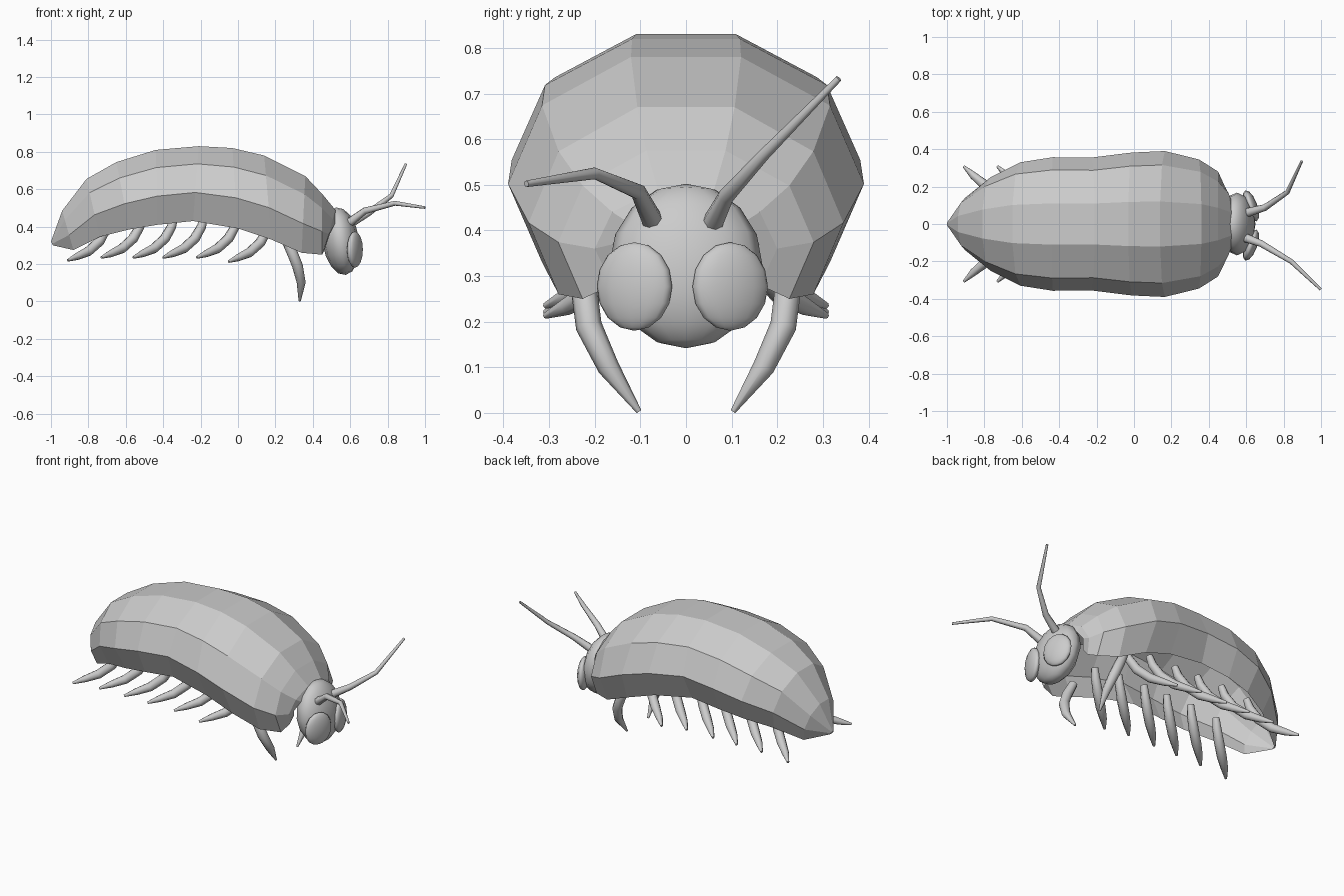
import bpy, math

if "Cube" in bpy.data.objects:
    bpy.data.objects.remove(bpy.data.objects["Cube"])

def add_mesh(name, verts, faces):
    me = bpy.data.meshes.new(name)
    me.from_pydata(verts, [], faces)
    ob = bpy.data.objects.new(name, me)
    bpy.context.collection.objects.link(ob)
    return ob

def tube(name, pts, radii):
    # tapered limb along a path, 8 sides
    cu = bpy.data.curves.new(name, 'CURVE')
    cu.dimensions = '3D'
    cu.bevel_depth = 1.0
    cu.bevel_resolution = 2
    cu.use_fill_caps = True
    sp = cu.splines.new('POLY')
    sp.points.add(len(pts) - 1)
    for p, co, r in zip(sp.points, pts, radii):
        p.co = (*co, 1)
        p.radius = r
    sp.use_smooth = True
    ob = bpy.data.objects.new(name, cu)
    bpy.context.collection.objects.link(ob)
    return ob

def ball(name, loc, scale, rot, seg=12, rings=8):
    bpy.ops.mesh.primitive_uv_sphere_add(segments=seg, ring_count=rings, location=loc, rotation=rot)
    ob = bpy.context.object
    ob.name = name
    ob.scale = scale
    bpy.ops.object.shade_smooth()
    return ob

# shell: lower-open decagon sections, (top x, top z, bottom x, bottom z, half width)
stations = [
    (-1.0, .32, -.99, .30, .012), (-.94, .485, -.88, .275, .14),
    (-.81, .655, -.74, .345, .25), (-.65, .745, -.58, .385, .33),
    (-.44, .81, -.43, .41, .357), (-.21, .83, -.24, .43, .355),
    (-.03, .82, 0, .39, .382), (.14, .78, .18, .33, .39),
    (.36, .67, .34, .26, .345), (.45, .575, .45, .25, .28),
    (.52, .49, .465, .28, .20), (.535, .45, .47, .32, .16)]
angles = [math.radians(a) for a in range(-126, 127, 36)]
hi, lo = math.cos(math.radians(18)), math.cos(math.radians(126))
verts, faces = [], []
n = len(angles)
for tx, tz, bx, bz, w in stations:
    for a in angles:
        t = (math.cos(a) - lo) / (hi - lo)
        verts.append((bx + (tx - bx) * t, w * math.sin(a), bz + (tz - bz) * t))
for i in range(len(stations) - 1):
    for j in range(n - 1):
        k = i * n + j
        faces.append((k, k + n, k + n + 1, k + 1))
faces.append(tuple(reversed(range(n))))
add_mesh("shell", verts, faces)

# head
ball("head", (.55, 0, .322), (.098, .168, .182), (0, math.radians(-8), 0))

for side, tag in ((1, "left"), (-1, "right")):
    # eyes
    ball("eye_" + tag, (.625, side * .105 - .008, .277), (.034, .088, .097),
         (0, 0, side * math.radians(20)))
    # front legs
    tube("front_leg_" + tag,
         [(x, side * y, z) for x, y, z in
          [(.25, .215, .34), (.29, .222, .26), (.318, .213, .19), (.338, .17, .10), (.33, .103, .003)]],
         [.024, .029, .029, .024, .006])
    # swept-back legs
    for i, (x, z) in enumerate([(-.91, .22), (-.73, .235), (-.56, .235),
                                (-.40, .235), (-.22, .235), (-.05, .213)]):
        tube(f"leg_{i + 1}_{tag}",
             [(x + dx, side * y, z + dz) for dx, y, dz in
              [(0, .308, 0), (.05, .26, .021), (.11, .21, .048),
               (.168, .165, .10), (.205, .14, .165), (.22, .13, .22)]],
             [.007, .020, .027, .028, .025, .02])

# antennae, posed differently
tube("antenna_left", [(.58, .053, .405), (.70, .088, .475), (.82, .17, .565), (.897, .335, .733)],
     [.025, .018, .013, .007])
tube("antenna_right", [(.58, -.068, .41), (.68, -.105, .485), (.84, -.20, .525), (.998, -.35, .502)],
     [.025, .018, .013, .007])
